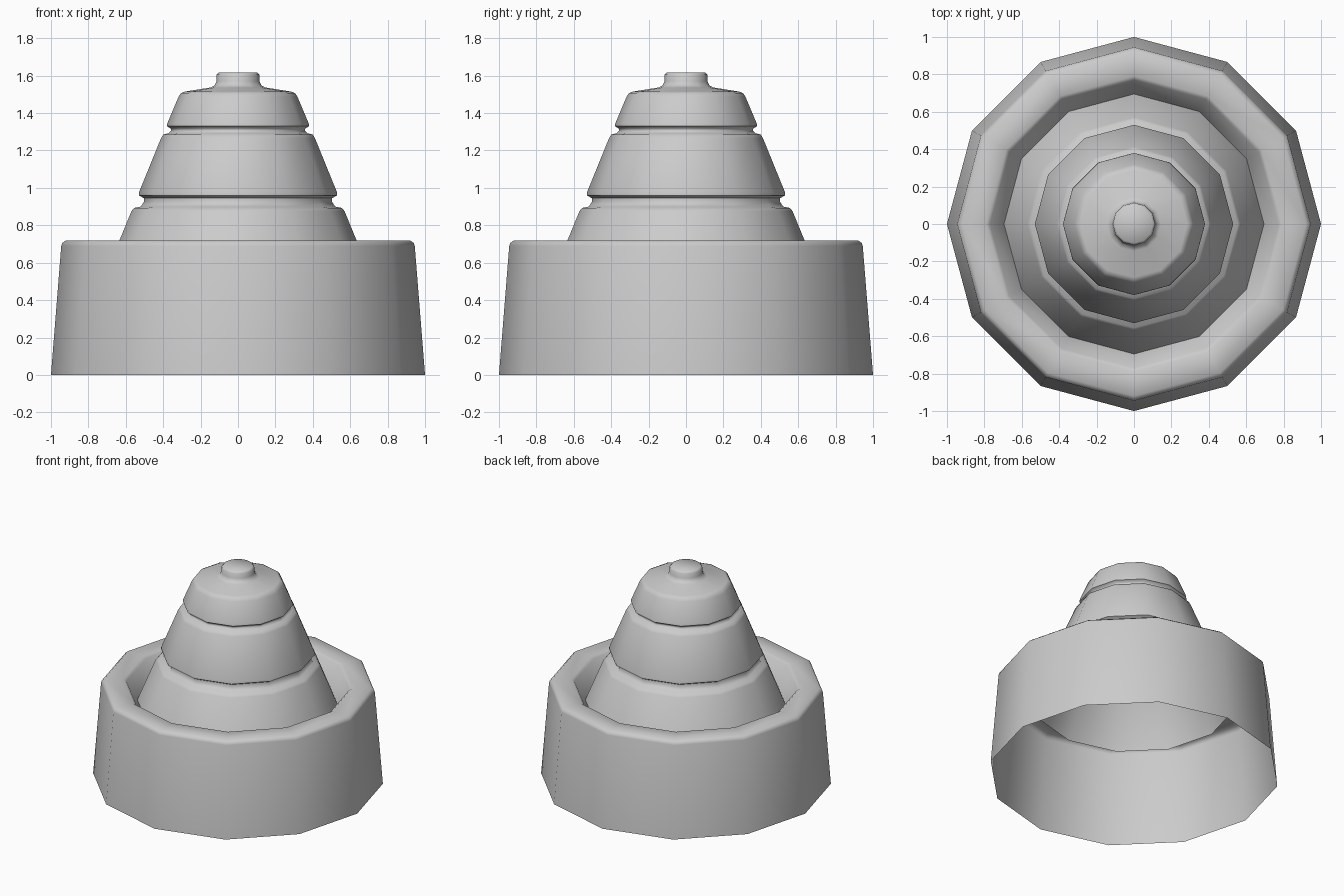
import bpy, bmesh
from math import sin, cos, tau, radians

if "Cube" in bpy.data.objects:
    bpy.data.objects.remove(bpy.data.objects["Cube"])

SIDES = 12


def lathe(name, profile):
    """Revolve an (r, z) profile; a point with r = 0 closes the form."""
    bm = bmesh.new()
    rings = []
    for r, z in profile:
        if r == 0:
            rings.append([bm.verts.new((0, 0, z))] * SIDES)
        else:
            rings.append([bm.verts.new((r * cos(tau * k / SIDES),
                                        r * sin(tau * k / SIDES), z))
                          for k in range(SIDES)])
    for low, high in zip(rings, rings[1:]):
        for k in range(SIDES):
            n = (k + 1) % SIDES
            corners = [low[k], low[n], high[n], high[k]]
            bm.faces.new(list(dict.fromkeys(corners)))
    mesh = bpy.data.meshes.new(name)
    bm.to_mesh(mesh)
    bm.free()
    obj = bpy.data.objects.new(name, mesh)
    bpy.context.collection.objects.link(obj)
    bpy.ops.object.select_all(action='DESELECT')
    obj.select_set(True)
    bpy.context.view_layer.objects.active = obj
    bpy.ops.object.shade_smooth_by_angle(angle=radians(60))
    return obj


# Wide open-bottomed collar with a bevelled rim, dipping into the groove
lathe("base_collar", [(1.0, 0), (0.945, 0.69), (0.94, 0.705), (0.92, 0.72),
                      (0.79, 0.72), (0.77, 0.705), (0.695, 0.57)])

# Lower cone tier with a rounded shoulder and undercut neck
lathe("lower_tier", [(0.695, 0.57), (0.57, 0.875), (0.555, 0.893),
                     (0.52, 0.9), (0.503, 0.925), (0.503, 0.945), (0.53, 0.96)])

# Middle cone tier
lathe("middle_tier", [(0.53, 0.96), (0.53, 0.975), (0.412, 1.265),
                      (0.4, 1.285), (0.372, 1.292), (0.358, 1.305),
                      (0.36, 1.318), (0.38, 1.33)])

# Upper tier flowing into the small knob on top
lathe("upper_tier_and_knob", [(0.38, 1.33), (0.378, 1.345), (0.318, 1.487),
                              (0.305, 1.507), (0.285, 1.515), (0.145, 1.537),
                              (0.125, 1.548), (0.115, 1.57), (0.114, 1.605),
                              (0.102, 1.618), (0, 1.618)])
